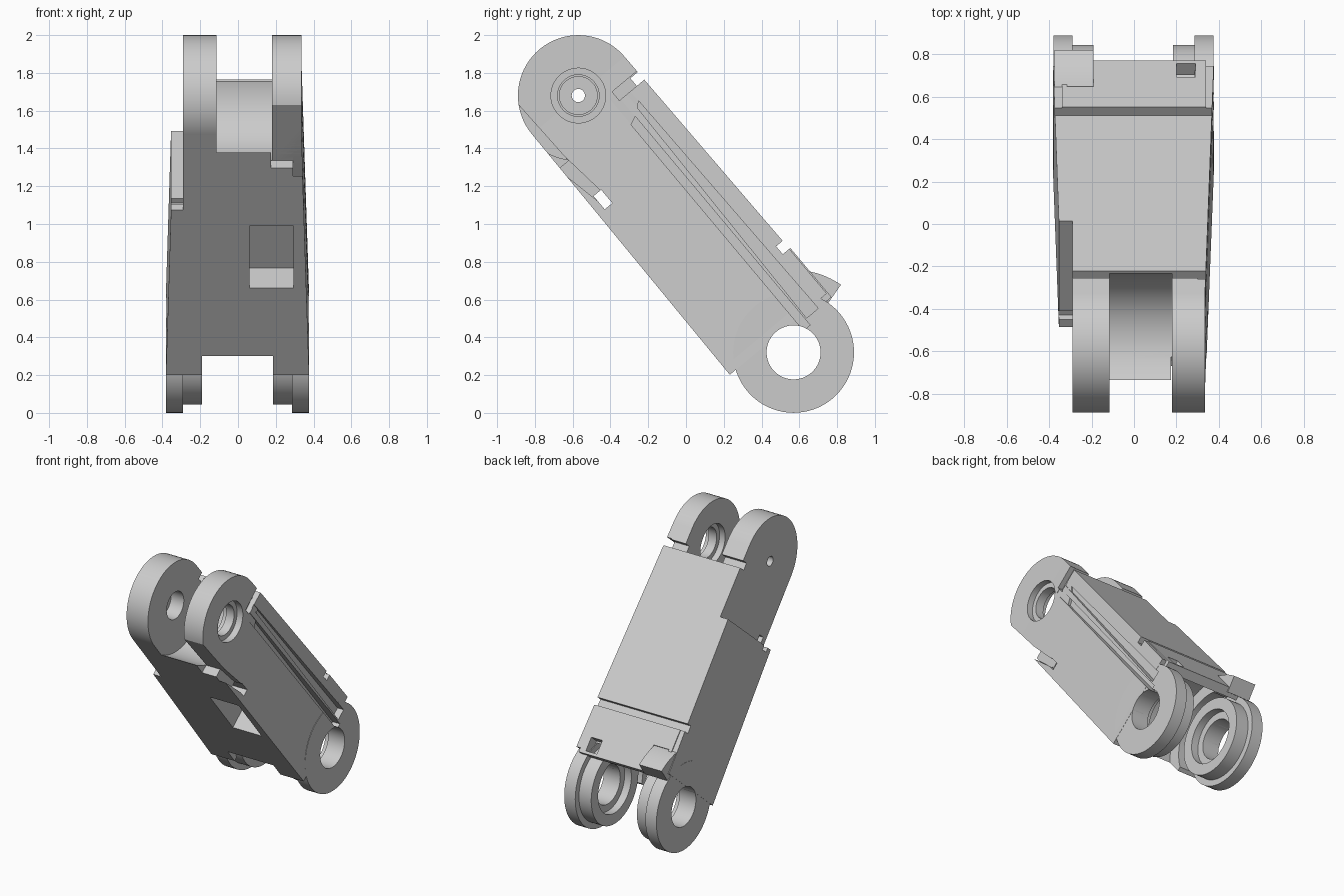
import bpy, bmesh, math

if "Cube" in bpy.data.objects:
    bpy.data.objects.remove(bpy.data.objects["Cube"])

grey = bpy.data.materials.new("plain grey")
grey.use_nodes = True
grey.diffuse_color = (0.6, 0.6, 0.6, 1)
grey.node_tree.nodes["Principled BSDF"].inputs["Base Color"].default_value = (0.6, 0.6, 0.6, 1)

LENGTH = 1.775        # distance between the two pivots
DY, DZ = 0.642, 0.766  # direction of the link from upper to lower pivot


def place(x, s, n):
    """s runs along the link from the upper pivot, n is its upward normal."""
    return (x, -0.57 + DY * s + DZ * n, 1.68 - DZ * s + DY * n)


def prism(name, points, left, right):
    """Extrude a side profile across x; the limits may be functions of s."""
    at = lambda limit, s: limit(s) if callable(limit) else limit
    bm = bmesh.new()
    a = [bm.verts.new(place(at(left, s), s, n)) for s, n in points]
    b = [bm.verts.new(place(at(right, s), s, n)) for s, n in points]
    bm.faces.new(a)
    bm.faces.new(b[::-1])
    for i in range(len(a)):
        j = (i + 1) % len(a)
        bm.faces.new((a[j], a[i], b[i], b[j]))
    bmesh.ops.recalc_face_normals(bm, faces=bm.faces)
    mesh = bpy.data.meshes.new(name)
    bm.to_mesh(mesh)
    bm.free()
    mesh.materials.append(grey)
    ob = bpy.data.objects.new(name, mesh)
    bpy.context.collection.objects.link(ob)
    return ob


def box(name, s0, s1, n0, n1, left, right):
    return prism(name, [(s0, n0), (s1, n0), (s1, n1), (s0, n1)], left, right)


def arc(s, r, start, end, count):
    angles = [math.radians(start + (end - start) * i / count) for i in range(count + 1)]
    return [(s + r * math.cos(t), r * math.sin(t)) for t in angles]


def disc(name, s, r, left, right):
    return prism(name, arc(s, r, 0, 360, 72)[:-1], left, right)


def cut(parts, cutters):
    for part in parts:
        bpy.context.view_layer.objects.active = part
        for cutter in cutters:
            mod = part.modifiers.new("cut", "BOOLEAN")
            mod.operation, mod.solver, mod.object = "DIFFERENCE", "EXACT", cutter
            bpy.ops.object.modifier_apply(modifier=mod.name)
    for cutter in cutters:
        bpy.data.objects.remove(cutter)


# Main body: tapered box that widens toward the lower end
body = prism("main_body",
             [(0, -0.32), (1.649, -0.335), (1.649, 0.335), (1.28, 0.335), (0, 0.32)],
             lambda s: -0.342 - 0.024 * s, lambda s: 0.335 + 0.025 * s)

# Upper fork and lower fork with stepped bosses
upper = [disc("upper_right_lug", 0, 0.32, -0.29, -0.115),
         disc("upper_left_lug", 0, 0.32, 0.18, 0.335)]
lower = [disc("lower_right_lug", LENGTH, 0.32, -0.38, -0.29),
         disc("lower_left_lug", LENGTH, 0.32, 0.285, 0.375),
         disc("lower_right_boss", LENGTH, 0.276, -0.30, -0.19),
         disc("lower_left_boss", LENGTH, 0.276, 0.185, 0.295)]

# End cover over the lower fork, with two open pockets and a curved hook
cover = box("end_cover", 1.34, 1.68, 0.275, 0.342, -0.34, 0.34)
hook = prism("cover_hook",
             arc(LENGTH, 0.437, 105, 132, 10) + arc(LENGTH, 0.32, 132, 105, 10),
             -0.375, -0.19)

# Clearances, pockets and the step on the right flank
cut([body], [
    disc("upper_clearance", 0, 0.345, -0.115, 0.18),
    disc("lower_clearance", LENGTH, 0.33, -0.29, 0.285),
    disc("middle_clearance", LENGTH, 0.42, -0.19, 0.185),
    box("flank_step", -0.1, 0.52, -0.5, 0.5, -0.5, -0.29),
    box("front_pocket", 0.63, 1.055, -0.5, -0.165, 0.06, 0.295),
    box("cover_joint", 1.285, 1.34, 0.29, 0.5, -0.5, 0.5),
    box("through_slot", 0.46, 0.552, -0.28, -0.228, -0.5, 0.5),
])
cut([cover, body], [
    box("right_pocket", 1.49, 1.66, 0.26, 0.5, -0.315, -0.19),
    box("left_pocket", 1.56, 1.66, 0.26, 0.5, 0.2, 0.29),
])

# Neck gap and cable channels, shared by the body and the upper lugs
cut([body] + upper, [
    box("neck_gap", 0.107, 0.16, 0.27, 0.5, -0.5, 0.5),
    box("neck_side_gap", 0.1, 0.16, 0.15, 0.5, 0.3, 0.5),
    prism("lug_flat", [(-0.5, -0.5), (-0.5, -0.285), (0.23, -0.262), (0.23, -0.5)], 0.175, 0.5),
    prism("lower_edge_slot", [(0.2, -0.263), (0.5, -0.229), (0.5, -0.279), (0.2, -0.34)],
          0.29, 0.5),
])
cut([body, lower[1]], [
    box("cable_channel", 0.12, 1.72, 0.115, 0.16, 0.315, 0.5),
    prism("tapered_channel", [(0.13, 0.2), (1.68, 0.17), (1.68, 0.25), (0.13, 0.225)],
          0.325, 0.5),
])

# Stepped bearing bores
cut([body] + upper, [
    disc("outer_seat", 0, 0.145, 0.29, 0.5),
    disc("inner_seat", 0, 0.145, 0.1, 0.225),
    disc("left_bore", 0, 0.11, 0.0, 0.5),
    disc("right_bore", 0, 0.1, -0.22, 0.0),
    disc("pin_hole", 0, 0.035, -0.5, 0.0),
])
cut([body] + lower, [
    disc("lower_bore", LENGTH, 0.143, -0.5, 0.5),
    disc("lower_seat", LENGTH, 0.195, -0.245, 0.24),
])

# Smooth round walls, keep edges sharp
for ob in bpy.context.view_layer.objects:
    ob.select_set(ob.type == "MESH")
bpy.context.view_layer.objects.active = body
bpy.ops.object.shade_smooth_by_angle(angle=math.radians(30))
